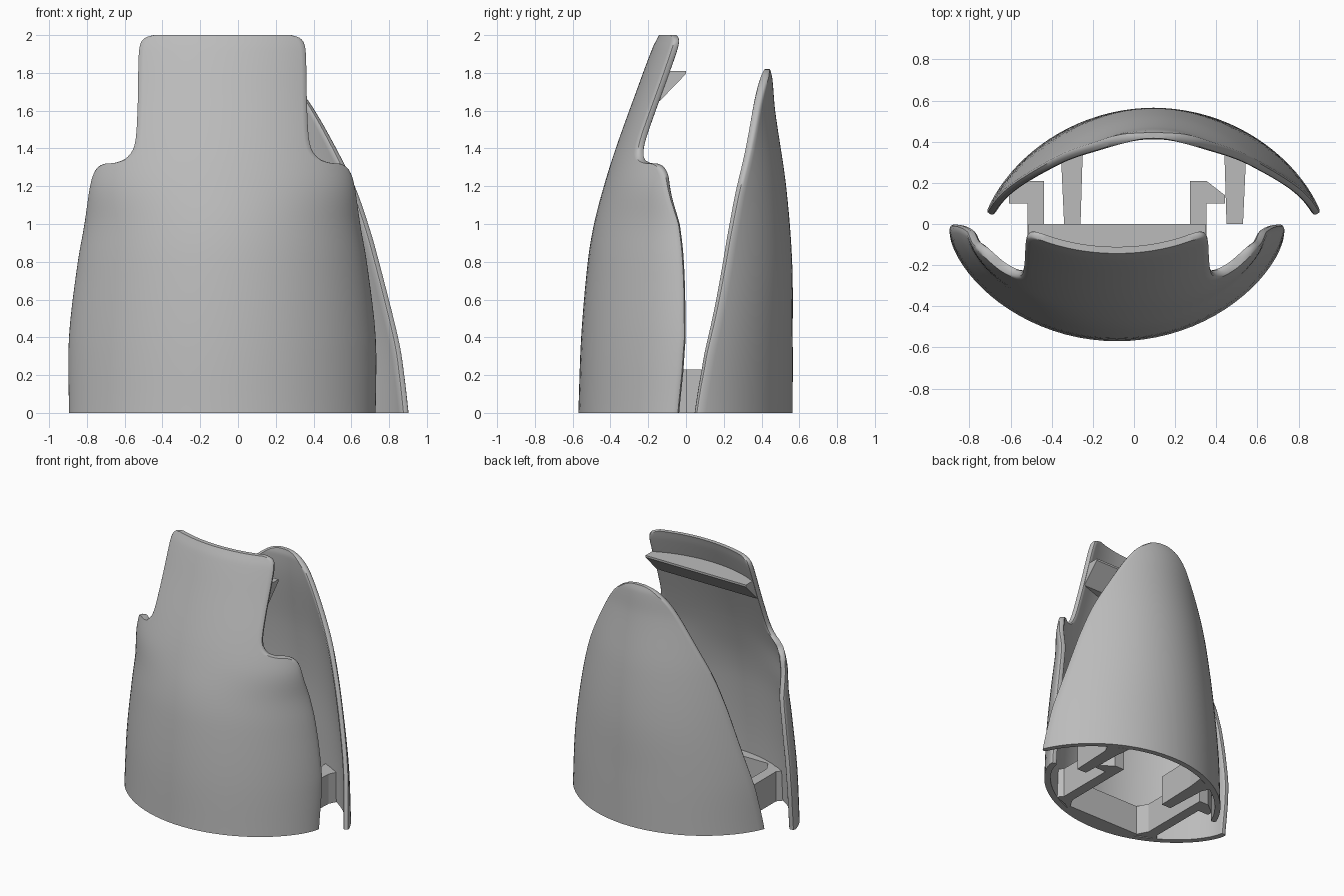
import bpy, bmesh, math

cube = bpy.data.objects.get("Cube")
if cube:
    bpy.data.objects.remove(cube)

grey = bpy.data.materials.new("plain grey")
grey.use_nodes = True
grey.diffuse_color = (0.5, 0.5, 0.5, 1)
grey.node_tree.nodes["Principled BSDF"].inputs["Base Color"].default_value = (0.5, 0.5, 0.5, 1)

COLS = 40
FRONT_X, BACK_X = -0.083, 0.095


def finish(name, bm, smooth=False):
    bmesh.ops.recalc_face_normals(bm, faces=bm.faces)
    mesh = bpy.data.meshes.new(name)
    bm.to_mesh(mesh)
    bm.free()
    mesh.materials.append(grey)
    obj = bpy.data.objects.new(name, mesh)
    bpy.context.collection.objects.link(obj)
    if smooth:
        bpy.ops.object.select_all(action='DESELECT')
        obj.select_set(True)
        bpy.context.view_layer.objects.active = obj
        bpy.ops.object.shade_smooth_by_angle(angle=math.radians(40))


def smooth_cut(keys, steps=5):
    """Smooth curve through the (height, half width) points of an outline."""
    rows = []
    for i in range(len(keys) - 1):
        a, b, c, d = (keys[max(0, min(len(keys) - 1, i + k))] for k in (-1, 0, 1, 2))
        for s in range(steps):
            t = s / steps
            rows.append([q + t * (r - p) / 2 + t * t * (p - 2.5 * q + 2 * r - e / 2)
                         + t ** 3 * (1.5 * (q - r) + (e - p) / 2)
                         for p, q, r, e in zip(a, b, c, d)])
    rows.append(keys[-1])
    return rows


def body_at(keys, z):
    """Body values at height z, blended smoothly between keys."""
    n = len(keys) - 1
    i = max(k for k in range(n) if k == 0 or keys[k][0] <= z)
    a, b = keys[i], keys[i + 1]
    before, after = keys[max(0, i - 1)], keys[min(n, i + 2)]
    h = b[0] - a[0]
    t = (z - a[0]) / h
    out = []
    for k in range(1, len(a)):
        m0 = (b[k] - before[k]) / (b[0] - before[0]) * h
        m1 = (after[k] - a[k]) / (after[0] - a[0]) * h
        rise = b[k] - a[k]
        out.append(a[k] + m0 * t + (3 * rise - 2 * m0 - m1) * t ** 2
                   + (m0 + m1 - 2 * rise) * t ** 3)
    return out


def section(limit, width, face_y, depth, thick, power):
    """Closed outline of a curved wall with rounded ends."""
    span = math.asin(min(1, limit / width))
    outer = []
    for i in range(COLS + 1):
        a = span * (2 * i / COLS - 1)
        outer.append((width * math.sin(a),
                      face_y + depth * (1 - max(0, math.cos(a)) ** (2 * power))))
    inner, tangents = [], []
    for i, (x, y) in enumerate(outer):
        p, q = outer[max(0, i - 1)], outer[min(COLS, i + 1)]
        dx, dy = q[0] - p[0], q[1] - p[1]
        n = math.hypot(dx, dy)
        tangents.append((dx / n, dy / n))
        inner.append((x - dy / n * thick, y + dx / n * thick))

    def cap(p, q, tan, sign):
        pts = []
        for k in (1, 2, 3):
            f = (1 - math.cos(math.pi * k / 4)) / 2
            out = sign * 0.35 * thick * math.sin(math.pi * k / 4)
            pts.append((p[0] + (q[0] - p[0]) * f + tan[0] * out,
                        p[1] + (q[1] - p[1]) * f + tan[1] * out))
        return pts

    return (outer + cap(outer[-1], inner[-1], tangents[-1], 1) + inner[::-1]
            + cap(inner[0], outer[0], tangents[0], -1))


def shell(name, body, cut, centre, side, power):
    bm = bmesh.new()
    loops = []
    for z, limit in smooth_cut(cut):
        loops.append([bm.verts.new((centre + x, side * y, z))
                      for x, y in section(limit, *body_at(body, z), power)])
    for low, high in zip(loops, loops[1:]):
        for i in range(len(low)):
            j = (i + 1) % len(low)
            bm.faces.new((low[i], low[j], high[j], high[i]))
    # end caps as strips across the wall
    for loop in (loops[0], loops[-1]):
        last = 2 * COLS + 4
        for i in range(COLS):
            bm.faces.new((loop[i], loop[i + 1], loop[last - i - 1], loop[last - i]))
        bm.faces.new(loop[COLS:COLS + 5])
        bm.faces.new(loop[last:] + [loop[0]])
    finish(name, bm, True)


def prism(name, outline, low, high):
    bm = bmesh.new()
    face = bm.faces.new([bm.verts.new((x, y, low)) for x, y in outline])
    top = bmesh.ops.extrude_face_region(bm, geom=[face])["geom"]
    bmesh.ops.translate(bm, vec=(0, 0, high - low),
                        verts=[v for v in top if isinstance(v, bmesh.types.BMVert)])
    finish(name, bm)


# Front shell body: height, section width, face y, depth, wall
front_body = [
    (0, .812, -.57, .515, .045), (.4, .812, -.555, .535, .045),
    (.8, .765, -.52, .49, .045), (1.0, .73, -.487, .435, .045),
    (1.2, .705, -.435, .345, .045), (1.4, .68, -.372, .32, .045),
    (1.7, .64, -.264, .29, .045), (1.93, .615, -.178, .26, .045),
    (2.0, .61, -.143, .25, .032)]
# Stepped outline with rounded shoulders
front_cut = [
    (0, .812), (.4, .812), (.8, .765), (1.0, .73), (1.2, .70), (1.28, .673),
    (1.316, .63), (1.325, .56), (1.355, .495), (1.43, .455), (1.6, .442),
    (1.8, .438), (1.93, .432), (1.98, .41), (2.0, .36)]
shell("front_shell", front_body, front_cut, FRONT_X, 1, .66)

# Back shell: arched outline, leaning back
back_body = [
    (0, .84, -.565, .62, .04), (.4, .82, -.565, .62, .04),
    (.8, .767, -.562, .62, .04), (1.2, .71, -.53, .60, .042),
    (1.6, .65, -.472, .56, .045), (1.77, .62, -.457, .53, .045),
    (1.82, .62, -.445, .53, .028)]
back_cut = [
    (0, .808), (.2, .785), (.4, .752), (.8, .65), (1.0, .592), (1.2, .52),
    (1.4, .42), (1.6, .305), (1.72, .215), (1.79, .125), (1.815, .06), (1.82, .02)]
shell("back_shell", back_body, back_cut, BACK_X, -1, .62)

# Wedge ledge inside the top of the front panel
bm = bmesh.new()
for side in (-1, 1):
    for x, y, z in ((.43, 0, 1.81), (.43, 0, 1.795), (.43, -.1, 1.81),
                    (.43, -.14, 1.65), (.2, -.19, 1.81), (.2, -.22, 1.65)):
        bm.verts.new((FRONT_X + side * x, y, z))
bmesh.ops.convex_hull(bm, input=bm.verts)
finish("top_ledge", bm)

# Hooked arms on the front shell and straight prongs on the back shell
hook = [(.30, -.46), (.355, -.36), (.355, .21), (.435, .21), (.525, .14),
        (.525, .10), (.435, .10), (.435, -.36), (.47, -.40)]
prong = [(.355, 0), (.435, 0), (.45, .33), (.48, .39), (.33, .46), (.345, .33)]
for side, label in ((1, "left"), (-1, "right")):
    prism(label + "_hook_arm", [(FRONT_X + side * x, y) for x, y in hook], 0, .23)
    prism(label + "_prong", [(BACK_X + side * x, y) for x, y in prong], 0, .23)

# Flat web between the arms against the front wall
web = [(-.36, -.44), (.36, -.44), (.2, -.53), (-.2, -.53)]
prism("arm_web", [(FRONT_X + x, y) for x, y in web], 0, .23)
